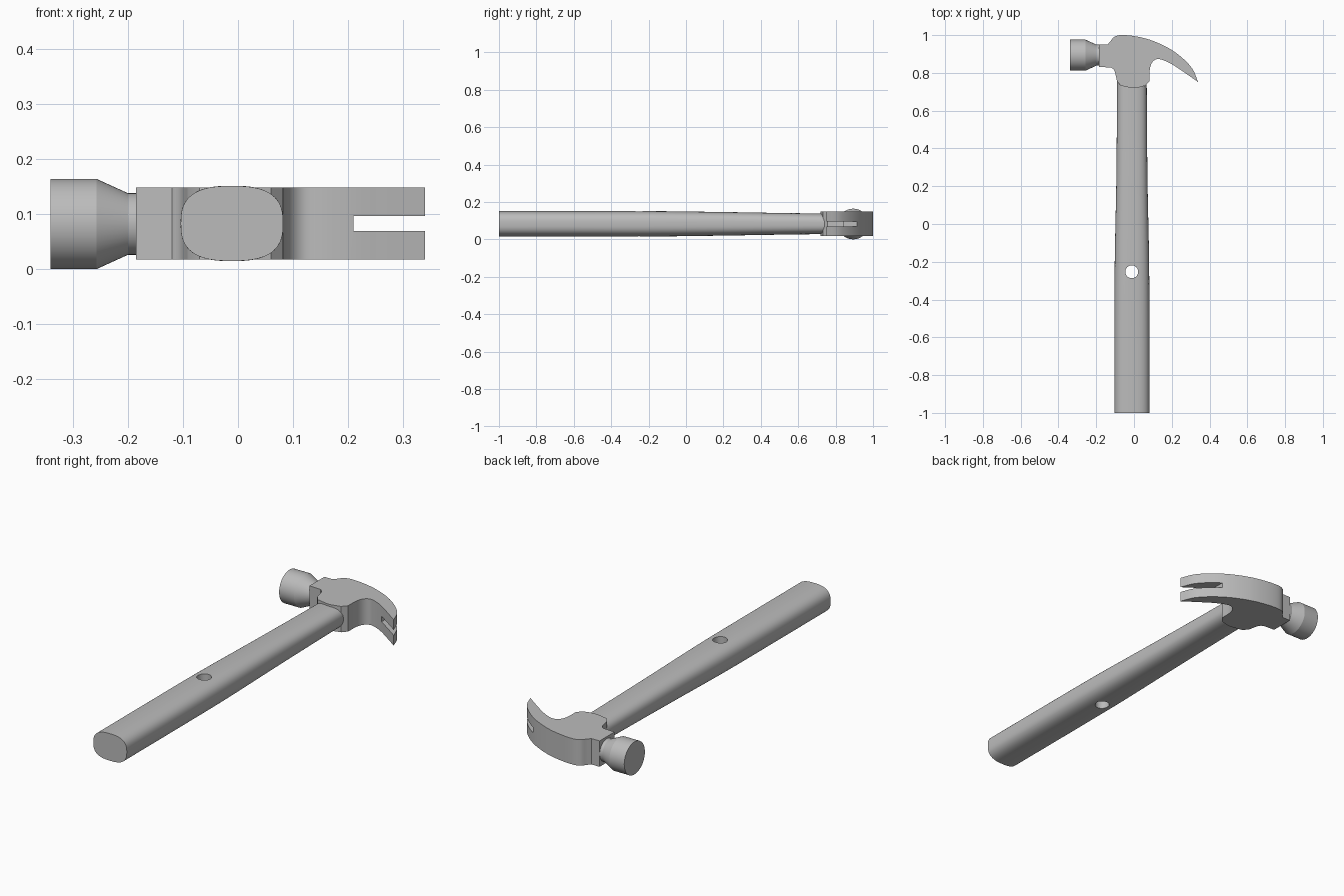
import bpy, bmesh, math
from mathutils import Vector

if "Cube" in bpy.data.objects:
    bpy.data.objects.remove(bpy.data.objects["Cube"])

steel = bpy.data.materials.new("grey")
steel.diffuse_color = (0.5, 0.5, 0.5, 1)
steel.use_nodes = True
steel.node_tree.nodes["Principled BSDF"].inputs["Base Color"].default_value = steel.diffuse_color


def make(name, bm):
    bmesh.ops.recalc_face_normals(bm, faces=bm.faces)
    me = bpy.data.meshes.new(name)
    bm.to_mesh(me)
    bm.free()
    ob = bpy.data.objects.new(name, me)
    bpy.context.collection.objects.link(ob)
    me.materials.append(steel)
    return ob


def activate(ob):
    bpy.ops.object.select_all(action='DESELECT')
    ob.select_set(True)
    bpy.context.view_layer.objects.active = ob


def loft(name, rings):
    """Skin a list of rings and cap both ends."""
    bm = bmesh.new()
    vs = [[bm.verts.new(p) for p in r] for r in rings]
    n = len(vs[0])
    for a, b in zip(vs, vs[1:]):
        for i in range(n):
            j = (i + 1) % n
            bm.faces.new((a[i], a[j], b[j], b[i]))
    bm.faces.new(vs[0])
    bm.faces.new(vs[-1])
    return make(name, bm)


def cut(ob, cutter):
    mod = ob.modifiers.new("cut", 'BOOLEAN')
    mod.operation = 'DIFFERENCE'
    mod.solver = 'EXACT'
    mod.object = cutter
    activate(ob)
    bpy.ops.object.modifier_apply(modifier=mod.name)
    bpy.data.objects.remove(cutter)


def smooth(ob, angle=32):
    activate(ob)
    bpy.ops.object.shade_smooth_by_angle(angle=math.radians(angle))


def spline(pts, steps=5):
    """Catmull-Rom curve through the points."""
    p = [Vector(q) for q in pts]
    p = [2 * p[0] - p[1]] + p + [2 * p[-1] - p[-2]]
    out = []
    for a, b, c, d in zip(p, p[1:], p[2:], p[3:]):
        for k in range(steps):
            t = k / steps
            out.append(0.5 * (2 * b + (c - a) * t + (2 * a - 5 * b + 4 * c - d) * t * t
                              + (3 * b - a - 3 * c + d) * t ** 3))
    return out + [p[-2]]


MID_Z = 0.083

# Head: side outline extruded through its thickness
outer = spline([(-0.14, 0.95), (-0.125, 0.967), (-0.105, 0.99), (-0.07, 1.0), (0, 0.995),
                (0.085, 0.975), (0.18, 0.933), (0.255, 0.88), (0.31, 0.82), (0.339, 0.752)])
inner = spline([(0.27, 0.80), (0.2, 0.846), (0.135, 0.873), (0.1, 0.86), (0.084, 0.82),
                (0.082, 0.757)])
base = spline([(0.06, 0.732), (0, 0.72), (-0.07, 0.732)])
cheek = spline([(-0.09, 0.757), (-0.103, 0.81), (-0.12, 0.828)])
outline = [Vector((-0.185, 0.95))] + outer + inner + base + cheek + [Vector((-0.185, 0.832))]
head = loft("hammer_head", [[(p.x, p.y, z) for p in outline] for z in (0.018, 0.148)])

# Slot between the two claws
bpy.ops.mesh.primitive_cube_add(size=1, location=(0.36, 0.8, MID_Z))
slot = bpy.context.object
slot.scale = (0.3, 0.6, 0.027)
cut(head, slot)
smooth(head)

# Striking face: turned cylinder with a tapered neck
poll = loft("striking_face", [
    [(x, 0.894 + r * math.cos(i * math.tau / 48), 0.082 + r * math.sin(i * math.tau / 48))
     for i in range(48)]
    for x, r in ((-0.34, 0.082), (-0.257, 0.082), (-0.2, 0.056), (-0.17, 0.056))])
smooth(poll, 20)


# Handle: rounded-box sections that slim towards the head
def section(y, a, b, n=2.7, count=64):
    ring = []
    for i in range(count):
        t = i * math.tau / count
        c, s = math.cos(t), math.sin(t)
        ring.append((-0.011 + a * math.copysign(abs(c) ** (2 / n), c), y,
                     MID_Z + b * math.copysign(abs(s) ** (2 / n), s)))
    return ring


stations = spline([(-1, 0.093, 0.068), (-0.6, 0.093, 0.068), (-0.2, 0.091, 0.068),
                   (0.2, 0.083, 0.063), (0.5, 0.08, 0.058), (0.8, 0.078, 0.054)], 4)
handle = loft("handle", [section(*s) for s in stations])

# Hanging hole
bpy.ops.mesh.primitive_cylinder_add(vertices=40, radius=0.034, depth=0.5,
                                    location=(-0.012, -0.253, MID_Z))
cut(handle, bpy.context.object)
smooth(handle)
